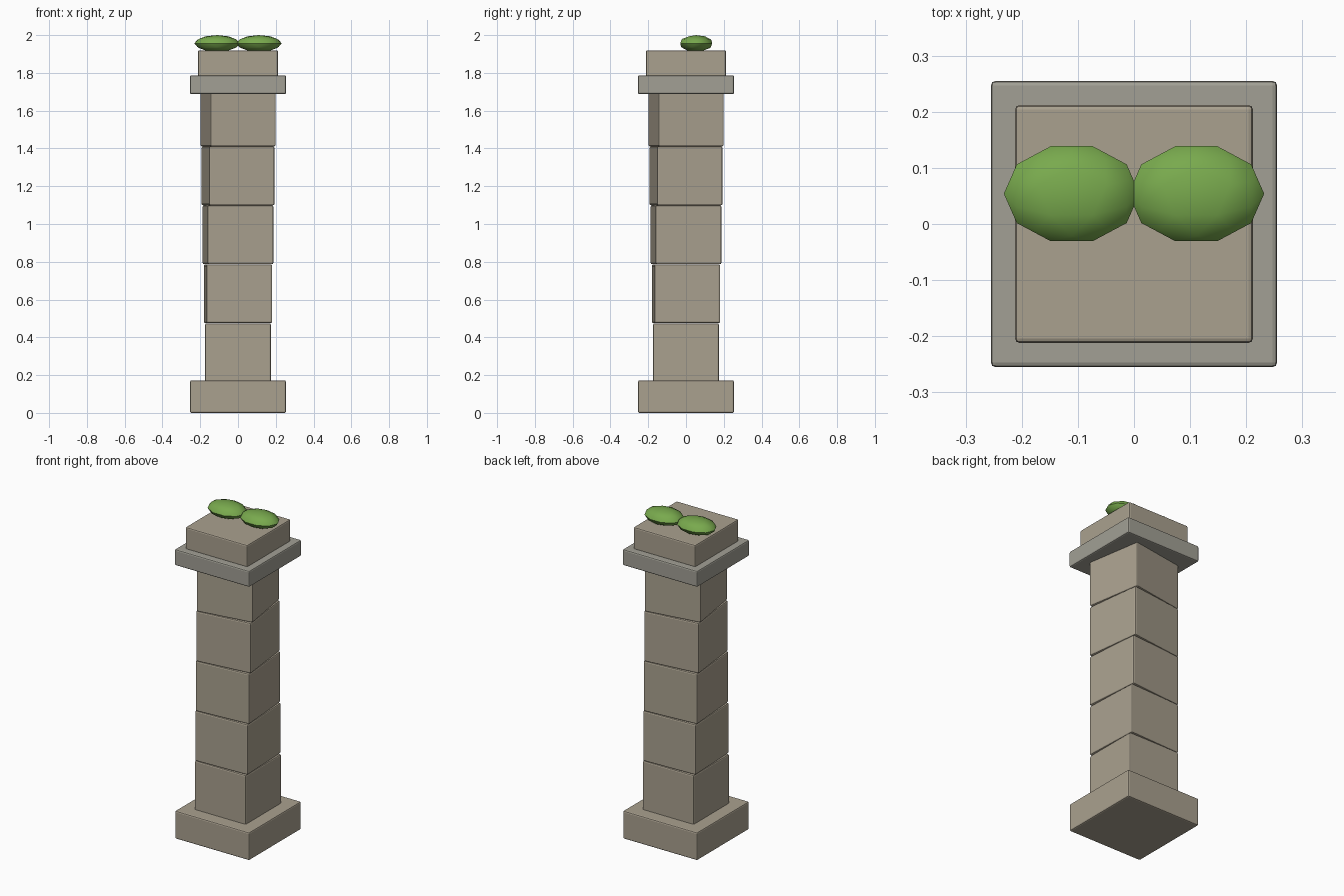
import bpy, math

if "Cube" in bpy.data.objects:
    bpy.data.objects.remove(bpy.data.objects["Cube"])


def material(name, rgb):
    m = bpy.data.materials.new(name)
    m.diffuse_color = (*rgb, 1)
    m.use_nodes = True
    m.node_tree.nodes["Principled BSDF"].inputs["Base Color"].default_value = m.diffuse_color
    return m


STONE = material("warm_stone", (0.40, 0.355, 0.275))
CAP = material("grey_stone", (0.36, 0.35, 0.30))
MOSS = material("moss_green", (0.19, 0.40, 0.075))


def block(name, half, z0, z1, mat, turn=0.0):
    """Square stone block with softened edges."""
    bpy.ops.mesh.primitive_cube_add(size=1, location=(0, 0, (z0 + z1) / 2))
    ob = bpy.context.object
    ob.name = name
    ob.scale = (2 * half, 2 * half, z1 - z0)
    bpy.ops.object.transform_apply(location=False, rotation=False, scale=True)
    ob.rotation_euler.z = turn
    ob.data.materials.append(mat)
    bev = ob.modifiers.new("soft_edges", 'BEVEL')
    bev.width = 0.008
    bev.segments = 2
    return ob


# Plinth
block("plinth", 0.254, 0.0, 0.172, STONE)

# Shaft: five stacked blocks, each twisted a little further
for i in range(5):
    top = 0.474 + 0.312 * i
    block(f"shaft_block_{i + 1}", 0.1745, top - 0.311, top, STONE, 0.04 * i)

# Collar and top stone
block("collar", 0.255, 1.688, 1.787, CAP)
block("top_stone", 0.212, 1.78, 1.919, STONE)

# Moss clumps: flattened low-poly balls resting on the top stone
for side, x in (("left", -0.111), ("right", 0.111)):
    bpy.ops.mesh.primitive_ico_sphere_add(subdivisions=2, radius=1)
    ob = bpy.context.object
    ob.name = f"moss_{side}"
    ob.rotation_euler.z = math.pi / 2
    bpy.ops.object.transform_apply(location=False, rotation=True, scale=False)
    ob.scale = (0.121, 0.089, 0.044)
    ob.location = (x, 0.054, 1.956)
    bpy.ops.object.transform_apply(location=False, rotation=False, scale=True)
    ob.data.materials.append(MOSS)
    bpy.ops.object.shade_smooth_by_angle(angle=math.radians(35))
